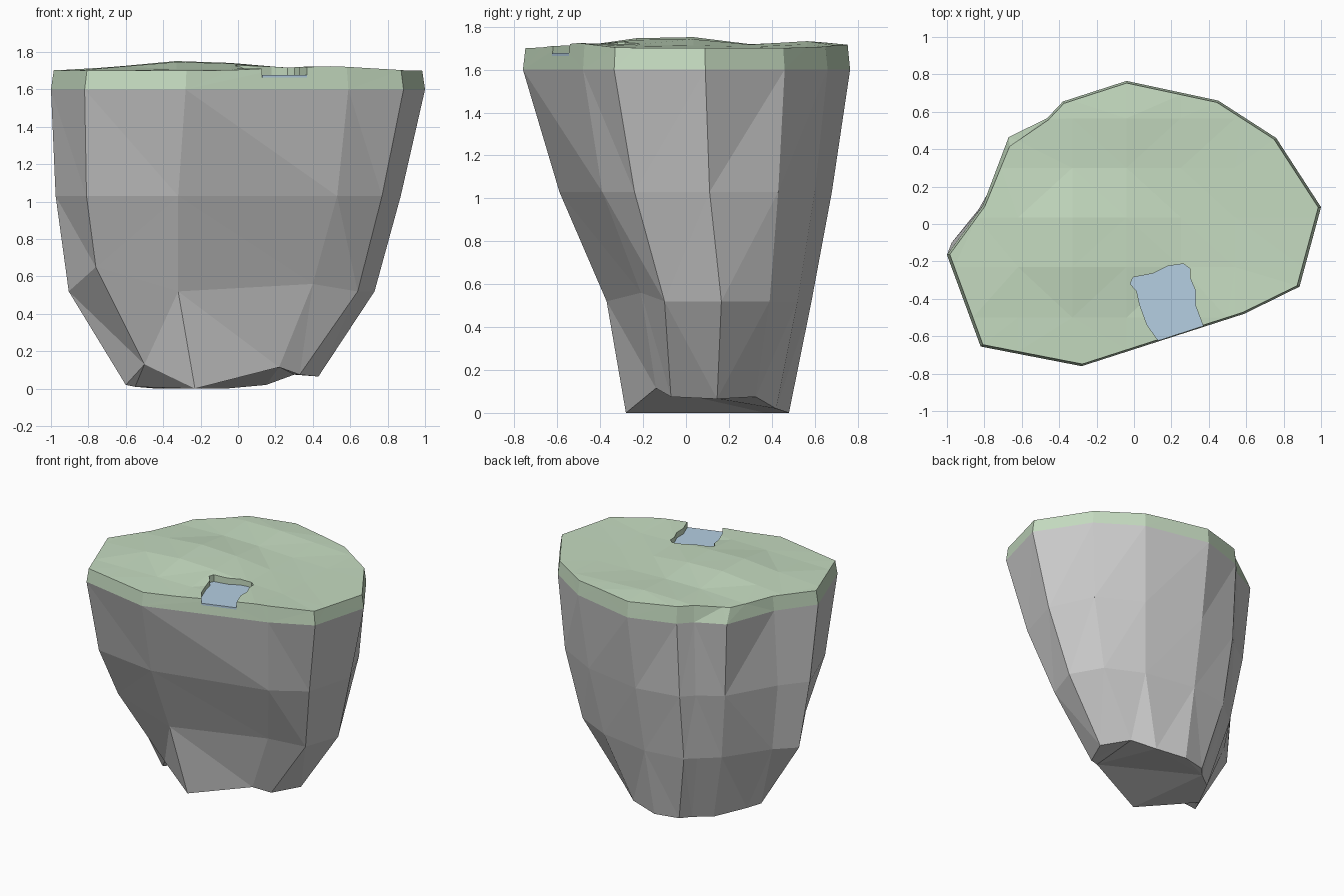
import bpy, bmesh
from math import exp
from mathutils import Vector

if "Cube" in bpy.data.objects:
    bpy.data.objects.remove(bpy.data.objects["Cube"])


def material(name, rgb):
    m = bpy.data.materials.new(name)
    m.diffuse_color = (*rgb, 1)
    m.use_nodes = True
    m.node_tree.nodes["Principled BSDF"].inputs["Base Color"].default_value = m.diffuse_color
    return m


def make_object(name, bm, mat=None):
    bmesh.ops.recalc_face_normals(bm, faces=bm.faces[:])
    me = bpy.data.meshes.new(name)
    bm.to_mesh(me)
    bm.free()
    ob = bpy.data.objects.new(name, me)
    bpy.context.collection.objects.link(ob)
    if mat:
        me.materials.append(mat)
    return ob


def loft(rings, cap_start=True, cap_end=True):
    bm = bmesh.new()
    loops = [[bm.verts.new(p) for p in r] for r in rings]
    n = len(loops[0])
    for a, b in zip(loops, loops[1:]):
        for i in range(n):
            j = (i + 1) % n
            bm.faces.new((a[i], a[j], b[j], b[i]))
    if cap_start:
        bm.faces.new(loops[0])
    if cap_end:
        bm.faces.new(loops[-1])
    return bm


def level(points, z):
    return [Vector((x, y, z)) for x, y in points]


# Rock: irregular 13-sided rings narrowing to a broken base
RIM = [(1, .09), (.76, .46), (.45, .66), (-.04, .765), (-.38, .655), (-.465, .565), (-.67, .465),
       (-.81, .095), (-1, -.165), (-.82, -.655), (-.28, -.76), (.59, -.48), (.885, -.335)]
UPPER = [(.87, .11), (.72, .43), (.40, .60), (-.05, .68), (-.38, .62), (-.46, .54), (-.63, .43),
         (-.83, .08), (-.975, -.10), (-.81, -.52), (-.32, -.59), (.53, -.39), (.77, -.24)]
LOWER = [(.73, .165), (.60, .39), (.33, .52), (-.06, .585), (-.36, .54), (-.43, .48), (-.56, .37),
         (-.77, .06), (-.905, -.07), (-.76, -.36), (-.32, -.37), (.40, -.21), (.64, -.10)]
BASE = [(.43, .145, .065), (.30, .325, .075), (.15, .42, .02), (-.07, .48, 0), (-.25, .44, 0),
        (-.31, .37, 0), (-.43, .28, 0), (-.55, .05, .01), (-.60, -.05, .02), (-.50, -.17, .13),
        (-.23, -.28, 0), (.22, -.14, .115), (.33, -.07, .075)]
upper, lower = level(UPPER, 1.03), level(LOWER, .52)
lower[9].z, lower[11].z = .65, .56
rock = loft([[Vector(p) for p in BASE], lower, upper, level(RIM, 1.6)])
bmesh.ops.triangulate(rock, faces=[f for f in rock.faces if f.calc_center_median().z < 1.55])
make_object("rock", rock)

# Grass slab: bevelled rim, gridded top with gentle mounds
top = [(x * .985, y * .985) for x, y in RIM]
top[6] = (-.665, .415)
grass_bm = loft([level(RIM, 1.6), level(top, 1.7)])


def slice_top(axis, value):
    co, no = Vector((0, 0, 0)), Vector((0, 0, 0))
    co[axis], no[axis] = value, 1
    faces = [f for f in grass_bm.faces if all(v.co.z > 1.65 for v in f.verts)]
    geom = set(faces) | {e for f in faces for e in f.edges} | {v for f in faces for v in f.verts}
    bmesh.ops.bisect_plane(grass_bm, geom=list(geom), plane_co=co, plane_no=no, dist=1e-4)


for k in (-.5, -.23, .035, .3, .565):
    slice_top(1, k)
for k in (-.62, -.33, -.04, .25, .54):
    slice_top(0, k)


def mound(x, y, cx, cy, h, wx, wy):
    return h * exp(-((x - cx) / wx) ** 2 - ((y - cy) / wy) ** 2)


for v in grass_bm.verts:
    if v.co.z > 1.65:
        x, y = v.co.x, v.co.y
        v.co.z += (mound(x, y, -.25, -.08, .062, .42, .3) + mound(x, y, .45, -.5, .024, .35, .25)
                   + mound(x, y, -.15, .57, .034, .5, .22))
bmesh.ops.triangulate(grass_bm, faces=[f for f in grass_bm.faces
                                       if f.calc_center_median().z > 1.6001])
grass = make_object("grass", grass_bm, material("grass_green", (.56, .71, .53)))

# Pond recess cut through the front rim
BANK = [(.37, -.546), (.33, -.44), (.33, -.36), (.30, -.29), (.30, -.24), (.265, -.213),
        (.18, -.225), (.10, -.265), (-.005, -.285), (-.02, -.32), (.015, -.36), (.03, -.43),
        (.07, -.54), (.13, -.624)]
outline = BANK + [(.13, -.85), (.37, -.85)]
cutter = make_object("pond_cutter", loft([level(outline, 1.672), level(outline, 1.9)]))
cutter.hide_render = True
cutter.hide_viewport = False
cutter.display_type = 'WIRE'
cut = grass.modifiers.new("pond_cut", 'BOOLEAN')
cut.operation, cut.solver, cut.object = 'DIFFERENCE', 'EXACT', cutter

# Water filling the floor of the recess
make_object("pond_water", loft([level(BANK, 1.664), level(BANK, 1.678)]),
            material("water_blue", (.46, .62, .76)))
